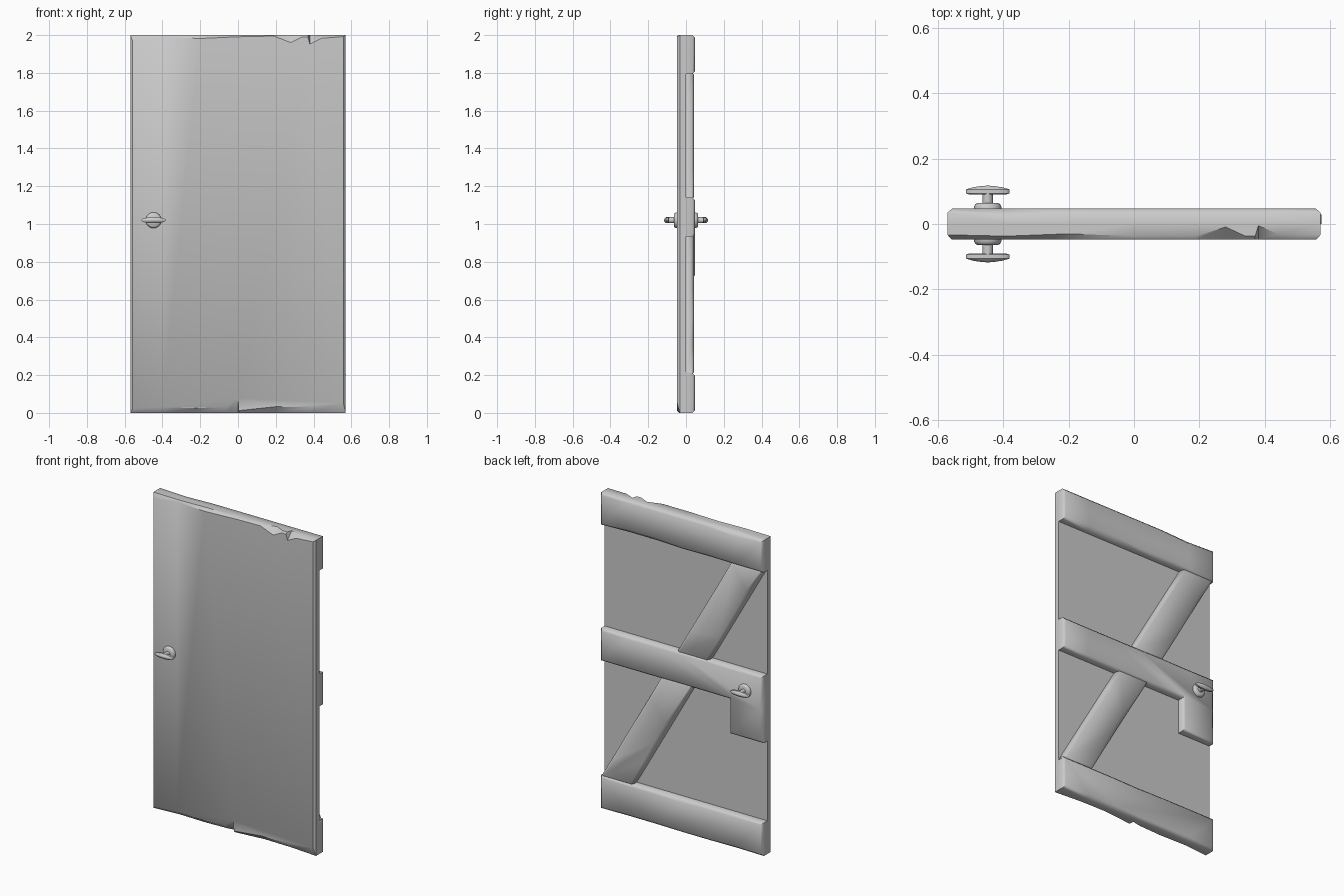
import bpy, bmesh, math, random
from mathutils import Vector

if "Cube" in bpy.data.objects:
    bpy.data.objects.remove(bpy.data.objects["Cube"])

random.seed(4)


def finish(name, bm, angle):
    bmesh.ops.recalc_face_normals(bm, faces=bm.faces)
    me = bpy.data.meshes.new(name)
    bm.to_mesh(me)
    bm.free()
    ob = bpy.data.objects.new(name, me)
    bpy.context.collection.objects.link(ob)
    bpy.ops.object.select_all(action='DESELECT')
    ob.select_set(True)
    bpy.context.view_layer.objects.active = ob
    bpy.ops.object.shade_smooth_by_angle(angle=math.radians(angle))
    return ob


def skin(name, loops, angle):
    """Join equal-length closed loops and cap both ends."""
    bm = bmesh.new()
    rings = [[bm.verts.new(p) for p in loop] for loop in loops]
    n = len(rings[0])
    for a, b in zip(rings, rings[1:]):
        for i in range(n):
            j = (i + 1) % n
            bm.faces.new((a[i], a[j], b[j], b[i]))
    bm.faces.new(rings[0])
    bm.faces.new(rings[-1])
    return finish(name, bm, angle)


def worn_plate(name, outline, y0, y1, inset=0.014, wear=0.8):
    """Board on the back, counter-clockwise outline in x, z, with an uneven bevel."""
    pts = [Vector(p) for p in outline]
    base, shoulder, cap = [], [], []

    def inward(a, b):
        d = (b - a).normalized()
        return Vector((-d.y, d.x))

    for i, p in enumerate(pts):
        q = pts[(i + 1) % len(pts)]
        n0, n1 = inward(pts[i - 1], p), inward(p, q)
        count = max(1, round((q - p).length / 0.19))
        for k in range(count):
            if k == 0:
                off = (n0 + n1) / (1 + n0.dot(n1))
                w = inset
            else:
                off, w = n1, inset * (1 + wear * random.choice((0, 0, 0.4, 1)))
            c = p.lerp(q, k / count)
            t = c + off * w
            base.append((c.x, y0, c.y))
            shoulder.append((c.x, y1 - w * 0.9, c.y))
            cap.append((t.x, y1, t.y))
    return skin(name, [base, shoulder, cap], 50)


# Door panel with a chipped top and bottom front edge
W, F, B = 0.57, -0.047, 0.0
top = [(-W, 1.968), (-.39, 1.99), (-.2, 1.982), (0, 1.991), (.19, 1.995),
       (.28, 1.96), (.34, 1.99), (.37, 1.99), (.38, 1.953), (.44, 1.983), (W, 1.992)]
bottom = [(W, .052), (.38, .03), (.2, .033), (.004, .012), (0, .078),
          (-.06, .032), (-.22, .025), (-.4, .03), (-W, .022)]
front, mid, back = [], [], []
for edge, z in ((top, 2.0), (bottom, 0.0)):
    for x, zf in edge:
        corner = abs(x) == W
        front.append((math.copysign(W - 0.012, x) if corner else x, F, zf))
        depth = 0.014 if corner else min(0.042, max(0.01, abs(z - zf) * 0.95))
        mid.append((x, F + depth, z))
        back.append((x, B, z))
skin("door_panel", [front, mid, back], 40)

# Horizontal rails; the middle one drops down below the handle
Y = 0.047
worn_plate("top_rail", [(-W, 1.795), (W, 1.795), (W, 2), (-W, 2)], B, Y)
worn_plate("bottom_rail", [(-W, 0), (W, 0), (W, .21), (-W, .21)], B, Y)
worn_plate("middle_rail", [(-W, .715), (-.335, .715), (-.335, .935), (W, .935),
                           (W, 1.14), (-W, 1.14)], B, Y, wear=0.3)


# Diagonal brace in two lengths
def brace(name, z0, z1):
    def left(z):
        return -0.565 + (1.8 - z) * 0.572

    w = 0.222
    worn_plate(name, [(left(z0), z0), (left(z0) + w, z0),
                      (left(z1) + w, z1), (left(z1), z1)], B, 0.042)


brace("upper_brace", 1.128, 1.805)
brace("lower_brace", 0.2, 0.947)


# Handle on each side
def lathe(name, profile, side, squash=1.0, n=24):
    loops = []
    for r, y in profile:
        loops.append([(-0.447 + r * math.cos(t), side * y, 1.02 + squash * r * math.sin(t))
                      for t in (2 * math.pi * i / n for i in range(n))])
    return skin(name, loops, 40)


for side, tag in ((-1, "front"), (1, "back")):
    lathe(tag + "_rosette", [(.042, .04), (.042, .053), (.037, .061), (.032, .064)], side)
    lathe(tag + "_handle_neck", [(.016, .06), (.016, .095)], side, n=16)
    lathe(tag + "_handle_grip", [(.055, .09), (.066, .093), (.066, .106),
                                 (.045, .112), (.02, .116), (.005, .117)], side, squash=0.24)
